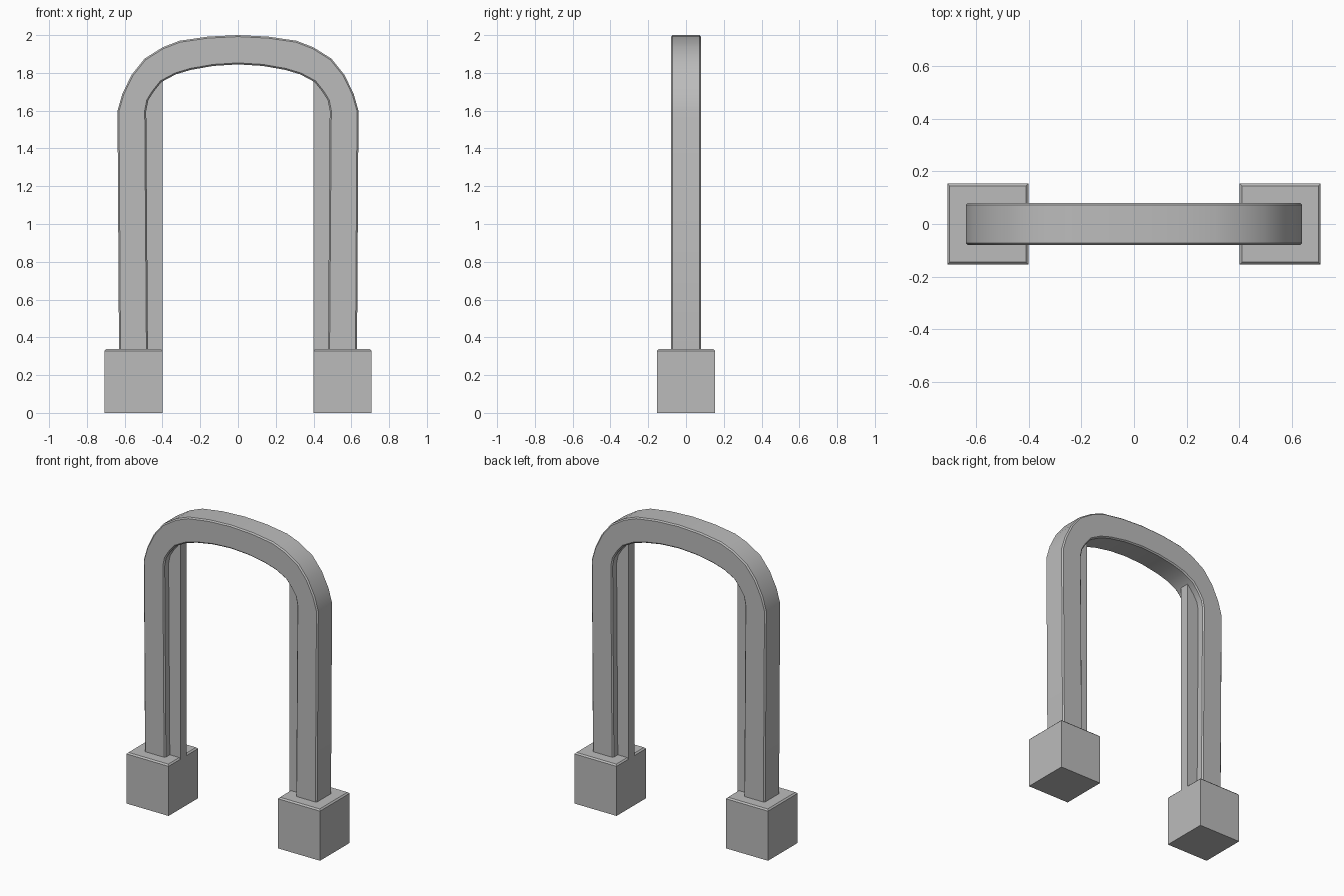
import bpy
import bmesh

cube = bpy.data.objects.get("Cube")
if cube:
    bpy.data.objects.remove(cube, do_unlink=True)

# Single grey metal colour
grey = bpy.data.materials.new("grey_metal")
grey.use_nodes = True
colour = (0.5, 0.5, 0.5, 1)
grey.diffuse_color = colour
grey.node_tree.nodes["Principled BSDF"].inputs["Base Color"].default_value = colour


def add_object(name, bm):
    bmesh.ops.recalc_face_normals(bm, faces=bm.faces)
    mesh = bpy.data.meshes.new(name)
    bm.to_mesh(mesh)
    bm.free()
    mesh.materials.append(grey)
    obj = bpy.data.objects.new(name, mesh)
    bpy.context.collection.objects.link(obj)
    return obj


def box(lo, hi):
    bm = bmesh.new()
    bmesh.ops.create_cube(bm, size=1)
    for v in bm.verts:
        v.co = [(a + b) / 2 + c * (b - a) for a, b, c in zip(lo, hi, v.co)]
    return bm


def bevel(bm, edges, width):
    bmesh.ops.bevel(bm, geom=edges, offset=width, segments=1,
                    affect='EDGES', clamp_overlap=True)


# Arch: paired outer and inner outline points, from the left foot to the crown
outer = [(0.63, 0.32), (0.638, 1.6), (0.612, 1.69), (0.563, 1.79), (0.495, 1.875),
         (0.4, 1.935), (0.31, 1.97), (0.16, 1.992), (0, 2)]
inner = [(0.477, 0.32), (0.486, 1.6), (0.475, 1.655), (0.447, 1.7), (0.405, 1.752),
         (0.33, 1.792), (0.25, 1.816), (0.13, 1.837), (0, 1.845)]


def full(half):
    return half + [(-x, z) for x, z in reversed(half[:-1])]


depth = 0.08
bm = bmesh.new()
rings = []
for (xo, zo), (xi, zi) in zip(full(outer), full(inner)):
    corners = [(xo, -depth, zo), (xo, depth, zo), (xi, depth, zi), (xi, -depth, zi)]
    rings.append([bm.verts.new(c) for c in corners])
for a, b in zip(rings, rings[1:]):
    for i in range(4):
        j = (i + 1) % 4
        bm.faces.new((a[i], a[j], b[j], b[i]))
bm.faces.new(rings[0])
bm.faces.new(rings[-1])
bmesh.ops.recalc_face_normals(bm, faces=bm.faces)
long_edges = [bm.edges.get((a[i], b[i])) for a, b in zip(rings, rings[1:]) for i in range(4)]
bevel(bm, long_edges, 0.008)
arch = add_object("arch", bm)
for obj in bpy.context.selected_objects:
    obj.select_set(False)
arch.select_set(True)
bpy.context.view_layer.objects.active = arch
bpy.ops.object.shade_smooth_by_angle(angle=0.5)

# Foot blocks with a chamfered top rim, and the slim inner strips above them
for side, s in (("left", 1), ("right", -1)):
    x0, x1 = sorted((0.4 * s, 0.708 * s))
    bm = box((x0, -0.154, 0), (x1, 0.154, 0.337))
    rim = [e for e in bm.edges if all(v.co.z > 0.3 for v in e.verts)]
    bevel(bm, rim, 0.009)
    add_object(side + "_foot", bm)

    x0, x1 = sorted((0.4 * s, 0.5 * s))
    bm = box((x0, -0.031, 0.32), (x1, 0.031, 1.77))
    for v in bm.verts:
        if v.co.z > 1 and abs(v.co.x) > 0.45:
            v.co.z = 1.72
    add_object(side + "_inner_strip", bm)
